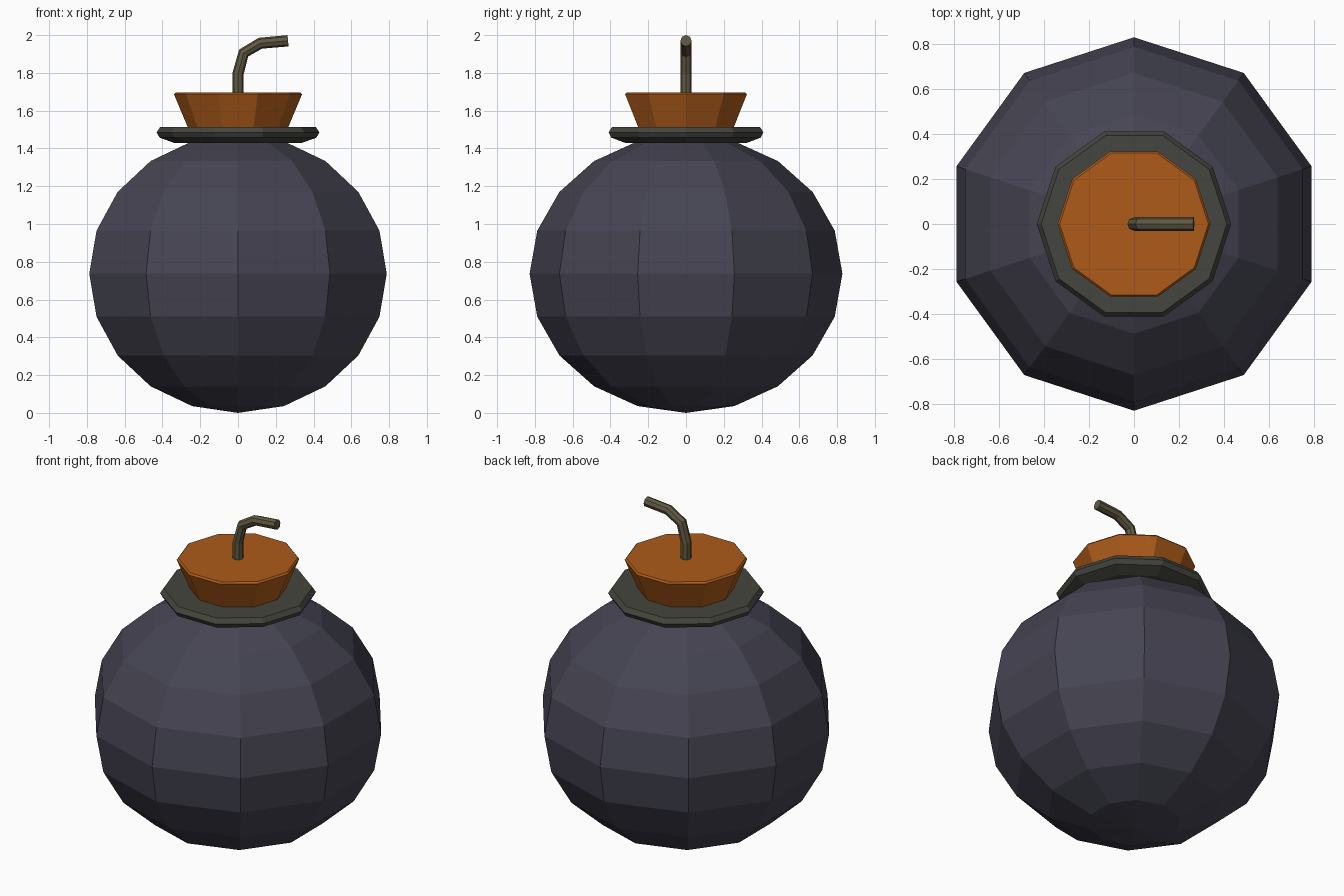
import bpy, math

if "Cube" in bpy.data.objects:
    bpy.data.objects.remove(bpy.data.objects["Cube"])

SIDES = 10


def paint(obj, name, color):
    mat = bpy.data.materials.new(name)
    mat.diffuse_color = (*color, 1)
    mat.use_nodes = True
    mat.node_tree.nodes["Principled BSDF"].inputs["Base Color"].default_value = mat.diffuse_color
    obj.data.materials.append(mat)


def lathe(name, profile, sides=SIDES):
    """Closed solid from (radius, z) points, listed bottom to top."""
    verts = [(r * math.cos(2 * math.pi * i / sides), r * math.sin(2 * math.pi * i / sides), z)
             for r, z in profile for i in range(sides)]
    faces = [tuple(range(sides))[::-1]]
    for k in range(len(profile) - 1):
        a, b = k * sides, (k + 1) * sides
        for i in range(sides):
            j = (i + 1) % sides
            faces.append((a + i, a + j, b + j, b + i))
    top = (len(profile) - 1) * sides
    faces.append(tuple(range(top, top + sides)))
    mesh = bpy.data.meshes.new(name)
    mesh.from_pydata(verts, [], faces)
    obj = bpy.data.objects.new(name, mesh)
    bpy.context.collection.objects.link(obj)
    return obj


# Round body
bpy.ops.mesh.primitive_uv_sphere_add(segments=SIDES, ring_count=10, radius=1, location=(0, 0, 0.737))
body = bpy.context.object
body.name = "body"
body.scale = (0.828, 0.828, 0.737)
bpy.ops.object.transform_apply(location=False, rotation=False, scale=True)
paint(body, "dark_shell", (0.06, 0.058, 0.085))

# Neck collar
collar = lathe("collar", [(0.34, 1.43), (0.415, 1.457), (0.431, 1.485), (0.412, 1.514)])
paint(collar, "dark_metal", (0.06, 0.06, 0.05))

# Tapered stopper with a small bevelled rim
stopper = lathe("stopper", [(0.255, 1.48), (0.265, 1.51), (0.339, 1.687), (0.330, 1.697)])
paint(stopper, "orange_cork", (0.42, 0.105, 0.01))

# Bent fuse
curve = bpy.data.curves.new("fuse", 'CURVE')
curve.dimensions = '3D'
curve.bevel_depth = 0.03
curve.bevel_resolution = 2
curve.use_fill_caps = True
path = [(0, 1.66), (0, 1.795), (0.03, 1.905), (0.118, 1.957), (0.265, 1.97)]
spline = curve.splines.new('POLY')
spline.points.add(len(path) - 1)
for point, (x, z) in zip(spline.points, path):
    point.co = (x, 0, z, 1)
spline.use_smooth = False
fuse = bpy.data.objects.new("fuse", curve)
bpy.context.collection.objects.link(fuse)
paint(fuse, "fuse_cord", (0.12, 0.1, 0.055))
